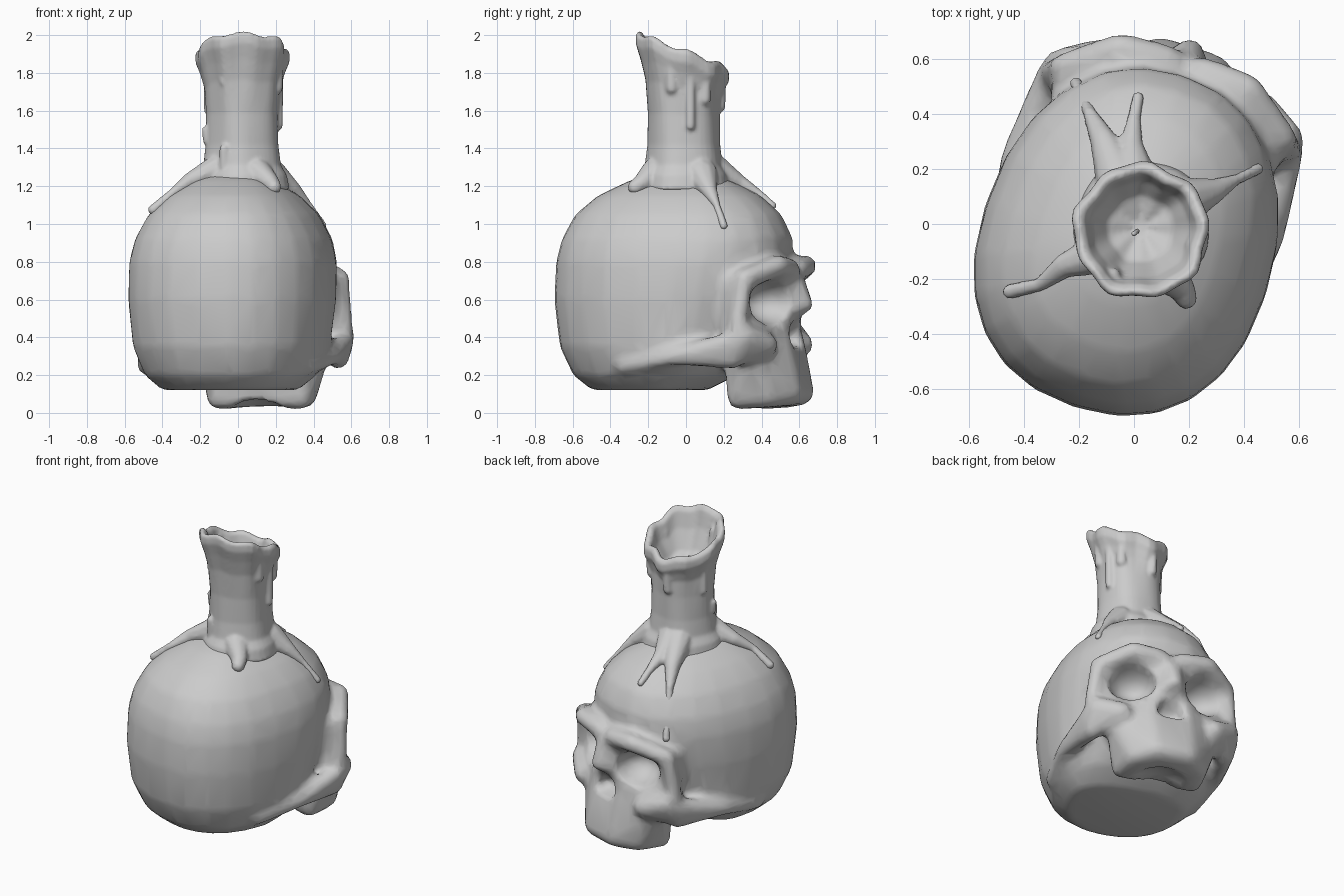
import bpy, bmesh, math
from mathutils import Matrix, Vector
from mathutils.bvhtree import BVHTree

old = bpy.data.objects.get("Cube")
if old:
    bpy.data.objects.remove(old, do_unlink=True)

grey = bpy.data.materials.new("plain_grey")
grey.use_nodes = True
grey.diffuse_color = (0.6, 0.6, 0.6, 1)
grey.node_tree.nodes["Principled BSDF"].inputs["Base Color"].default_value = (0.6, 0.6, 0.6, 1)

TURN = Matrix.Rotation(math.radians(-18), 4, 'Z')   # the head looks back and to its side


def make(name, bm, turn=False):
    if turn:
        bm.transform(TURN)
    bmesh.ops.recalc_face_normals(bm, faces=bm.faces)
    me = bpy.data.meshes.new(name)
    bm.to_mesh(me)
    bm.free()
    me.materials.append(grey)
    ob = bpy.data.objects.new(name, me)
    bpy.context.collection.objects.link(ob)
    return ob


def loft(bm, rings):
    """Closed skin over a list of point rings, capped at both ends."""
    loops = [[bm.verts.new(p) for p in ring] for ring in rings]
    n = len(loops[0])
    for a, b in zip(loops, loops[1:]):
        for i in range(n):
            bm.faces.new((a[i], a[(i + 1) % n], b[(i + 1) % n], b[i]))
    bm.faces.new(loops[0])
    bm.faces.new(loops[-1])


def pod(bm, *balls):
    """Convex lump stretched over balls given as (x, y, z, radius)."""
    tmp = bmesh.new()
    for x, y, z, r in balls:
        bmesh.ops.create_icosphere(tmp, subdivisions=2, radius=r,
                                   matrix=Matrix.Translation((x, y, z)))
    hull = bmesh.ops.convex_hull(tmp, input=tmp.verts)
    junk = {v for v in hull["geom_interior"] if isinstance(v, bmesh.types.BMVert)}
    bmesh.ops.delete(tmp, geom=list(junk), context='VERTS')
    me = bpy.data.meshes.new("tmp")
    tmp.to_mesh(me)
    tmp.free()
    bm.from_mesh(me)
    bpy.data.meshes.remove(me)


def both(balls):
    return list(balls) + [(-x, y, z, r) for x, y, z, r in balls]


def pair(bm, *balls):
    pod(bm, *balls)
    pod(bm, *[(-x, y, z, r) for x, y, z, r in balls])


def egg(bm, loc, size, spin=0):
    m = (Matrix.Translation(loc) @ Matrix.Rotation(spin, 4, 'Z')
         @ Matrix.Diagonal((*size, 1)))
    bmesh.ops.create_icosphere(bm, subdivisions=3, radius=1, matrix=m)


def bake(ob):
    dg = bpy.context.evaluated_depsgraph_get()
    me = bpy.data.meshes.new_from_object(ob.evaluated_get(dg))
    ob.modifiers.clear()
    ob.data = me
    for p in me.polygons:
        p.use_smooth = True


def remesh(ob, size, smooth):
    m = ob.modifiers.new("merge", 'REMESH')
    m.mode = 'VOXEL'
    m.voxel_size = size
    s = ob.modifiers.new("soften", 'SMOOTH')
    s.factor = 0.5
    s.iterations = smooth


# Cranium: height, half width, back, front of each ring
bm = bmesh.new()
rings = []
for z, w, back, front in ((.12, .36, .50, .08), (.20, .45, .60, .25), (.35, .51, .67, .40),
                          (.60, .535, .70, .50), (.80, .53, .69, .56), (.92, .50, .66, .57),
                          (1.05, .43, .59, .51), (1.15, .33, .47, .40), (1.23, .2, .30, .24),
                          (1.28, .07, .12, .06)):
    ring = []
    for i in range(24):
        a = math.tau * i / 24
        c, s = math.cos(a), math.sin(a)
        x = math.copysign(abs(c) ** .88, c) * w
        y = math.copysign(abs(s) ** .88, s) * (front + .1 if s > 0 else back - .1) - .1
        ring.append((x, y, z))
    rings.append(ring)
loft(bm, rings)

# Face mass and upper jaw
pod(bm, *both([(.36, .38, .68, .08), (.36, .40, .42, .08), (.12, .54, .70, .06),
               (.10, .55, .42, .06), (.2, .38, .25, .06)]))
pod(bm, *both([(.12, .57, .38, .05), (.32, .46, .34, .05), (.21, .52, .09, .06),
               (.1, .61, .11, .07), (.24, .36, .07, .05), (.24, .34, .28, .05)]))
# Brows, orbit rims, cheekbones and cheek arches
pair(bm, (.07, .60, .76, .06), (.24, .59, .78, .06))
pair(bm, (.24, .59, .78, .06), (.42, .46, .71, .055))
pair(bm, (.42, .46, .71, .05), (.45, .43, .46, .05))
pair(bm, (.43, .46, .41, .07), (.30, .54, .36, .07), (.42, .40, .30, .06))
pair(bm, (.45, .42, .38, .06), (.43, .40, .29, .06), (.49, .1, .30, .05))
pair(bm, (.49, .1, .30, .05), (.45, -.2, .25, .05))
# Nose bridge
pod(bm, *both([(.02, .59, .74, .05), (.01, .68, .57, .03), (.07, .57, .54, .05)]))
skull = make("skull", bm, True)
remesh(skull, .022, 2)
bake(skull)

# Hollows: eye sockets, nose opening, temples, palate
bm = bmesh.new()
for s in (1, -1):
    egg(bm, (s * .25, .58, .585), (.155, .2, .12), s * -.45)
    egg(bm, (s * .57, .24, .53), (.09, .11, .17))
pod(bm, *both([(.01, .66, .48, .04), (.06, .66, .38, .04), (.04, .56, .40, .04)]))
egg(bm, (0, .40, -.01), (.17, .17, .09))
cutter = make("hollow_cutter", bm, True)
cutter.hide_render = True
cutter.hide_viewport = False
cut = skull.modifiers.new("hollows", 'BOOLEAN')
cut.operation = 'DIFFERENCE'
cut.solver = 'EXACT'
cut.object = cutter
remesh(skull, .02, 3)
thin = skull.modifiers.new("facets", 'DECIMATE')
thin.ratio = .12
bake(skull)
bpy.data.objects.remove(cutter, do_unlink=True)

# Candle: height and radius of each ring, out to the rim and down into the bowl
bm = bmesh.new()
rings = []
for z, r in ((1.18, .25), (1.26, .235), (1.31, .205), (1.42, .192), (1.58, .19), (1.72, .20),
             (1.80, .222), (1.86, .245), (1.91, .245), (1.93, .225), (1.91, .2),
             (1.82, .175), (1.72, .12), (1.67, .03)):
    ring = []
    top = min(max((z - 1.55) / .3, 0), 1)
    for i in range(40):
        a = math.tau * i / 40
        wave = 1 + .025 * math.sin(5 * a + z * 3) + .03 * top * math.sin(9 * a + 1)
        x, y = r * wave * math.cos(a), r * wave * math.sin(a)
        lift = top * (-.38 * y + .012 * math.sin(7 * a))
        ring.append((x + .025, y - .01 - .015 * top, z + lift))
    rings.append(ring)
loft(bm, rings)

# Wax runs laid over the skull
tree = BVHTree.FromObject(skull, bpy.context.evaluated_depsgraph_get())


def on_skull(x, y, r):
    hit = tree.ray_cast(Vector((x, y, 3)), Vector((0, 0, -1)))[0]
    return (x, y, hit.z + r * .3, r)


runs = (((-.1, -.1, .08), (-.25, -.15, .045), (-.34, -.22, .025), (-.45, -.245, .028)),
        ((.1, -.16, .08), (.17, -.23, .05), (.19, -.27, .04)),
        ((.17, .08, .09), (.29, .12, .045), (.37, .16, .02), (.45, .2, .022)),
        ((0, .15, .09), (-.01, .28, .045), (0, .38, .025), (.015, .46, .022)),
        ((-.05, .15, .09), (-.11, .3, .05), (-.16, .4, .025), (-.21, .51, .024)))
for run in runs:
    balls = [on_skull(*p) for p in run]
    for a, b in zip(balls, balls[1:]):
        pod(bm, a, b)
pod(bm, on_skull(-.11, .29, .035), on_skull(-.01, .28, .035), on_skull(-.05, .15, .06))

# Drips down the candle side: angle, top, bottom, size
for deg, z1, z0, r in ((10, 1.84, 1.52, .026), (35, 1.78, 1.66, .035), (95, 1.75, 1.62, .03),
                       (165, 1.85, 1.6, .022), (190, 1.5, 1.44, .025), (-20, 1.85, 1.72, .035),
                       (-120, 1.9, 1.75, .03), (240, 1.4, 1.3, .03)):
    c, s = math.cos(math.radians(deg)), math.sin(math.radians(deg))
    pod(bm, (.025 + .2 * c, .2 * s - .01, z1, r * .8), (.025 + .19 * c, .19 * s - .01, z0, r))
candle = make("candle_wax", bm)
remesh(candle, .011, 3)
bake(candle)

# Wick
bm = bmesh.new()
pod(bm, (.01, -.03, 1.64, .008), (.012, -.025, 1.72, .008))
pod(bm, (.012, -.025, 1.72, .008), (.0, -.035, 1.76, .009))
wick = make("wick", bm)
bake(wick)
